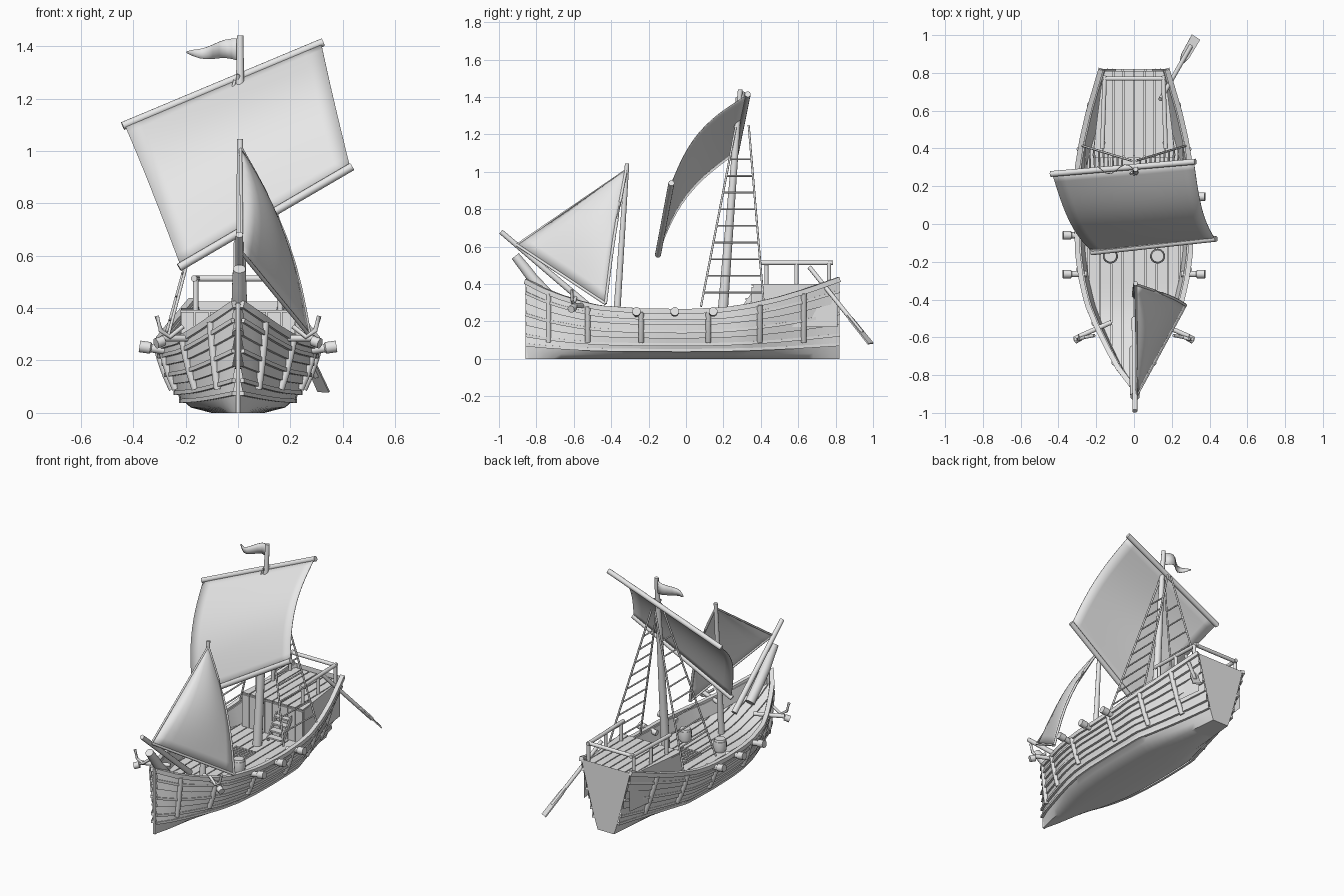
import bpy, bmesh, math
from mathutils import Vector, Matrix

if "Cube" in bpy.data.objects:
    bpy.data.objects.remove(bpy.data.objects["Cube"])

wood = bpy.data.materials.new("plain_grey")
wood.diffuse_color = (0.8, 0.8, 0.8, 1)
wood.use_nodes = True
wood.node_tree.nodes["Principled BSDF"].inputs["Base Color"].default_value = wood.diffuse_color

def finish(name, bm):
    bmesh.ops.remove_doubles(bm, verts=bm.verts, dist=1e-5)
    bmesh.ops.recalc_face_normals(bm, faces=bm.faces)
    me = bpy.data.meshes.new(name)
    bm.to_mesh(me)
    bm.free()
    me.materials.append(wood)
    ob = bpy.data.objects.new(name, me)
    bpy.context.collection.objects.link(ob)
    return ob

def loft(bm, rows, closed=False):
    vs = [[bm.verts.new(p) for p in r] for r in rows]
    for a, b in zip(vs, vs[1:]):
        n = len(a)
        for i in range(n if closed else n - 1):
            j = (i + 1) % n
            bm.faces.new((a[i], a[j], b[j], b[i]))
    return vs

def tube_into(bm, pts, radii, sides=12):
    pts = [Vector(p) for p in pts]
    if not isinstance(radii, (list, tuple)):
        radii = [radii] * len(pts)
    rows = []
    for i, p in enumerate(pts):
        d = (pts[min(i + 1, len(pts) - 1)] - pts[max(i - 1, 0)]).normalized()
        up = Vector((0, 0, 1)) if abs(d.z) < 0.9 else Vector((0, 1, 0))
        u = d.cross(up).normalized()
        v = d.cross(u)
        ang = [2 * math.pi * (k + 0.5) / sides for k in range(sides)]
        rows.append([p + radii[i] * (u * math.cos(a) + v * math.sin(a)) for a in ang])
    vs = loft(bm, rows, True)
    bm.faces.new(vs[0])
    bm.faces.new(vs[-1])

def tube(name, pts, radii, sides=12):
    bm = bmesh.new()
    tube_into(bm, pts, radii, sides)
    return finish(name, bm)

def box_into(bm, c, size, rot=Matrix()):
    m = Matrix.Translation(c) @ rot @ Matrix.Diagonal((*size, 1))
    bmesh.ops.create_cube(bm, size=1, matrix=m)

def interp(tab, y):
    for (a, fa), (b, fb) in zip(tab, tab[1:]):
        if y <= b:
            return fa + (fb - fa) * max(0, (y - a) / (b - a))
    return tab[-1][1]

# Hull shape: half width at the rail, sheer height, section fullness, deck height
WIDTH = [(-.855, .012), (-.76, .085), (-.66, .14), (-.54, .2), (-.42, .25), (-.29, .28), (-.16, .298),
         (.05, .305), (.3, .3), (.45, .275), (.6, .24), (.82, .175)]
SHEER = [(-.855, .415), (-.76, .365), (-.67, .33), (-.56, .295), (-.46, .272), (-.25, .257), (0, .253),
         (.2, .262), (.34, .283), (.5, .32), (.65, .365), (.82, .425)]
POWER = [(-.855, .55), (-.3, .37), (.3, .37), (.82, .9)]
def sheer(y): return interp(SHEER, y)
def half(y, t): return interp(WIDTH, y) * (.33 + .67 * t ** interp(POWER, y))
def deck_z(y): return max(.18, sheer(y) - .085) if y < 0 else .18
def skin(y, t, s, out=0.0): return (s * (half(y, t) + out), y, t * sheer(y))
YS = [-.855 + 1.675 * i / 36 for i in range(37)]

# Overlapping hull planks, flat bottom and transom
bm = bmesh.new()
TS = [0, .08, .18, .3, .43, .57, .71, .85, 1]
for s in (-1, 1):
    rows = [[(0, y, 0) for y in YS]]
    for k, (t0, t1) in enumerate(zip(TS, TS[1:])):
        lap = .012 if k > 1 else 0
        rows.append([skin(y, t0, s, lap) for y in YS])
        rows.append([skin(y, t1, s) for y in YS])
    loft(bm, rows)
prof = [skin(.82, t, 1) for t in TS]
bm.faces.new([bm.verts.new(p) for p in prof + [(-x, y, z) for x, y, z in reversed(prof)]])
finish("hull_planks", bm)

# Inner bulwark
bm = bmesh.new()
for s in (-1, 1):
    rows = [skin(y, 1, s) for y in YS], \
           [(s * max(0, half(y, 1) - .02), y, sheer(y)) for y in YS], \
           [(s * max(0, half(y, deck_z(y) / sheer(y)) - .016), y, deck_z(y)) for y in YS]
    loft(bm, rows)
finish("bulwark_inside", bm)

# Main deck: planks above a closing sheet
bm = bmesh.new()
edge = lambda y: max(.002, half(y, deck_z(y) / sheer(y)) - .008)
loft(bm, [[(s * edge(y), y, deck_z(y) - .008) for y in YS] for s in (-1, 1)])
for k in range(-5, 5):
    x0, x1 = k * .06 + .003, (k + 1) * .06 - .003
    span = [y for y in YS if edge(y) > min(abs(x0), abs(x1))]
    cl = lambda x, y: max(-edge(y), min(edge(y), x))
    if len(span) > 1:
        loft(bm, [[(cl(x, y), y, deck_z(y) - dz) for y in span]
                  for x, dz in ((x0, .008), (x0, 0), (x1, 0), (x1, .008))])
finish("main_deck", bm)

# Gunwales, wales and vertical ribs on both sides
for s, side in ((-1, "left"), (1, "right")):
    tube("gunwale_" + side, [skin(y, 1, s, 0) for y in YS], .019, 4)
    for t in (.18, .3, .57, .85):
        tube("wale_" + side, [skin(y, t, s, .008) for y in YS], .011, 4)
    for y in (-.735, -.525, -.24, .12, .395, .63):
        lo = .09 / sheer(y)
        tube("rib_" + side, [skin(y, lo + (.98 - lo) * q, s, .012 - .005 * q) for q in (0, .33, .66, 1)], .015)
    # Bollards through the side
    for y in (-.265, -.06, .145):
        tube("side_bollard_" + side, [(s * .25, y, .235), (s * .33, y, .247), (s * .335, y, .248), (s * .376, y, .254)],
             [.017, .017, .023, .023])
    # Catheads at the bow
    tube("cathead_" + side, [(s * .12, -.52, .285), (s * .29, -.595, .285)], .013)
    tube("cathead_hook_" + side, [(s * .21, -.59, .33), (s * .26, -.6, .29), (s * .295, -.61, .315), (s * .31, -.61, .37)], .009)
    tube("cathead_block_" + side, [(s * .285, -.6, .275), (s * .313, -.615, .265)], .02)
    # Rope ladders to the main mast
    A, B = Vector((s * .27, .08, .28)), Vector((s * .012, .272, 1.27))
    C, D = Vector((s * .275, .415, .30)), Vector((s * .012, .335, 1.25))
    bm = bmesh.new()
    tube_into(bm, [A, B], .006, 8)
    tube_into(bm, [C, D], .006, 8)
    for i in range(9):
        z = .355 + i * .089
        tube_into(bm, [A.lerp(B, (z - A.z) / (B.z - A.z)), C.lerp(D, (z - C.z) / (D.z - C.z))], .005, 8)
    finish("rope_ladder_" + side, bm)

# Stem post, curved stem head, bowsprit
tube("stem_post", [(0, -.85, 0), (0, -.85, .42)], .012, 4)
tube("stem_head", [(.005, -.66, .27), (.005, -.75, .355), (.005, -.82, .43), (.005, -.865, .49), (.005, -.913, .55)],
     [.03, .031, .03, .028, .025])
tube("bowsprit", [(.005, -.99, .68), (.005, -.5, .265)], [.014, .018])

# Masts
tube("fore_mast", [(.008, -.375, .17), (.008, -.315, 1.045)], [.02, .012])
tube("main_mast", [(.005, .19, .17), (.008, .27, 1.2), (.008, .29, 1.44)], [.029, .017, .013])

# Main sail between two tilted yards
TL, TR = Vector((-.44, .265, 1.095)), Vector((.325, .33, 1.415))
BL, BR = Vector((-.225, -.15, .555)), Vector((.435, -.078, .94))
tube("upper_yard", [TL, TR], .016)
tube("lower_yard", [BL, BR], .016)
def sail(name, rows):
    bm = bmesh.new()
    loft(bm, rows)
    ob = finish(name, bm)
    m = ob.modifiers.new("thickness", "SOLIDIFY")
    m.thickness, m.offset = .004, 0
bulge = Vector((-.17, -.79, .58))
sail("main_sail", [[TL.lerp(TR, .01 + .98 * i / 12).lerp(BL.lerp(BR, .01 + .98 * i / 12), j / 14)
     + bulge * math.sin(math.pi * j / 14) * (.066 + .01 * math.sin(math.pi * i / 12))
     for i in range(13)] for j in range(15)])
tube("yard_tie", [(.0, .285, 1.24), (.0, .262, 1.29), (.02, .3, 1.3)], .008, 8)

# Triangular fore sail with edge spars
P, Q, R = Vector((.01, -.32, 1.01)), Vector((.015, -.905, .61)), Vector((.273, -.43, .295))
def jib(s, t):
    return P.lerp(Q.lerp(R, t), s) + Vector((.06, -.01, .01)) * math.sin(math.pi * s) * math.sin(math.pi * (.15 + .6 * t) if t else 0)
sail("fore_sail", [[jib(.01 + .99 * j / 12, i / 10) for i in range(11)] for j in range(13)])
tube("fore_sail_luff", [P, Q], .006, 8)
tube("fore_sail_leech", [jib(j / 8, 1) for j in range(9)], .008, 8)
tube("fore_sail_foot", [Q, R], .008, 8)

# Tapering pennant with a gentle wave
def pennant(u, v):
    mid, h = 1.387 - .014 * u + .006 * math.sin(u * 7), .039 * (1 - u) ** .7 + .003
    return (-.195 * u, .29 + .025 * math.sin(u * 7), mid + v * h)
sail("pennant", [[pennant(i / 8, v) for v in (-1, 0, 1)] for i in range(9)])

# Raised aft cabin with parallel roof planks and bulkhead boards
bm = bmesh.new()
roof = lambda y: .22 - .055 * (y - .36) / .44
loft(bm, [[(-roof(y), y, z), (roof(y), y, z)] for y, z in ((.36, .17), (.36, .392), (.81, .392))])
for s in (-1, 1):
    loft(bm, [[(s * roof(y), y, .17) for y in (.36, .81)], [(s * roof(y), y, .392) for y in (.36, .81)]])
for k in range(-4, 4):
    a, b = k * .055 + .003, (k + 1) * .055 - .003
    cl = lambda x, y: max(-roof(y), min(roof(y), x))
    loft(bm, [[(cl(x, y), y, z) for y in (.35, .5, .65, .81)] for x, z in ((a, .392), (a, .4), (b, .4), (b, .392))])
    box_into(bm, ((a + b) / 2, .357, .28), (.05, .012, .21))
finish("aft_cabin", bm)

# Aft railing
bm = bmesh.new()
for s in (-1, 1):
    tube_into(bm, [(s * .168, .4, .513), (s * .155, .785, .513)], .012)
    for y in (.43, .59, .765):
        tube_into(bm, [(s * .162, y, .39), (s * .162, y, .51)], .011)
tube_into(bm, [(-.165, .77, .513), (.165, .77, .513)], .012)
finish("aft_railing", bm)

# Steps up to the aft deck
bm = bmesh.new()
for i in range(4):
    box_into(bm, (.085, .265 + i * .025, .215 + i * .035), (.1, .045, .01))
for x in (.033, .137):
    box_into(bm, (x, .305, .265), (.008, .025, .18), Matrix.Rotation(-.6, 4, 'X'))
finish("steps", bm)

# Hatch grating
bm = bmesh.new()
for i in range(7):
    o = -.066 + i * .022
    box_into(bm, (o, .01, .19), (.009, .14, .012))
    box_into(bm, (0, .01 + o, .188), (.14, .009, .012))
finish("hatch_grating", bm)

# Barrels
for x in (-.125, .125):
    tube("barrel", [(x, -.17, z) for z in (.18, .192, .192, .2, .22, .24, .248, .248, .26)],
         [.032, .035, .038, .039, .04, .039, .038, .035, .032], 14)

# Steering oar
a, b = Vector((.14, .66, .49)), Vector((.3, .94, .14))
tube("steering_oar_shaft", [a, b], .012)
d = (b - a).normalized()
w = Vector((.5, .75, .45)).cross(d).normalized() * .026
n = d.cross(w).normalized() * .004
bm = bmesh.new()
vs = loft(bm, [[p + w * k + n, p - w * k + n, p - w * k - n, p + w * k - n]
               for p, k in ((a.lerp(b, .72), .5), (a.lerp(b, .82), .9), (b + d * .08, 1))], True)
bm.faces.new(vs[0])
bm.faces.new(vs[-1])
finish("steering_oar_blade", bm)

# Smooth rounded parts, keep edges sharp
for ob in bpy.data.objects:
    ob.select_set(True)
    bpy.context.view_layer.objects.active = ob
bpy.ops.object.shade_smooth_by_angle(angle=math.radians(46))
